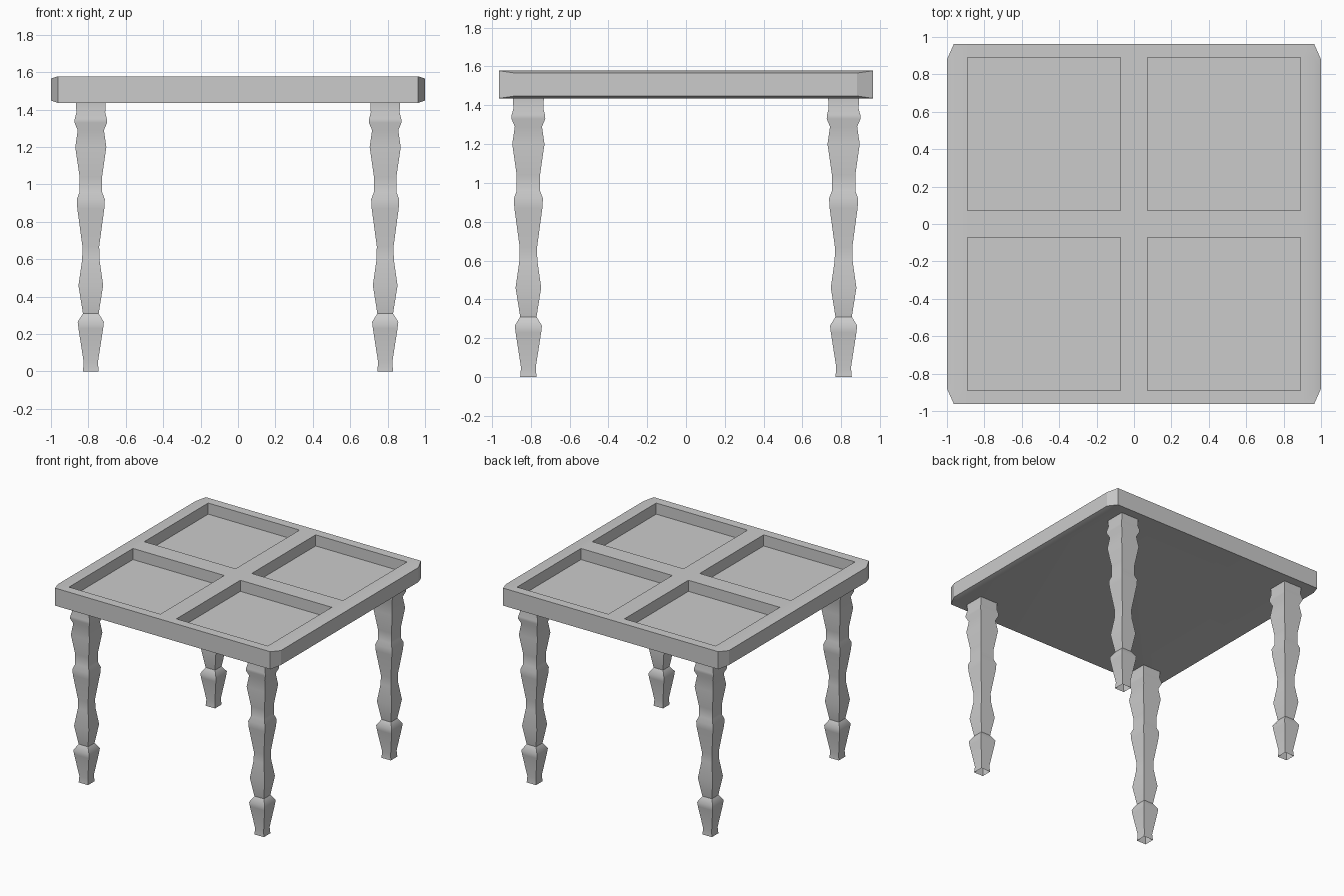
import bpy, bmesh
from mathutils import Vector

if "Cube" in bpy.data.objects:
    bpy.data.objects.remove(bpy.data.objects["Cube"])


def finish(bm, name, angle):
    bmesh.ops.recalc_face_normals(bm, faces=bm.faces)
    mesh = bpy.data.meshes.new(name)
    bm.to_mesh(mesh)
    bm.free()
    ob = bpy.data.objects.new(name, mesh)
    bpy.context.collection.objects.link(ob)
    bpy.ops.object.select_all(action='DESELECT')
    ob.select_set(True)
    bpy.context.view_layer.objects.active = ob
    bpy.ops.object.shade_smooth_by_angle(angle=angle)
    return ob


# Table top: gridded slab with four recessed panels and tapered end caps
TOP, BOTTOM, DEPTH = 1.578, 1.436, 0.09
xs = [-0.963, -0.89, -0.072, 0.072, 0.89, 0.963]
bm = bmesh.new()
grid = [[bm.verts.new((x, y, TOP)) for y in xs] for x in xs]
panels = []
for i in range(5):
    for j in range(5):
        f = bm.faces.new((grid[i][j], grid[i + 1][j],
                          grid[i + 1][j + 1], grid[i][j + 1]))
        if i in (1, 3) and j in (1, 3):
            panels.append(f)

# slab sides and underside
rim = [e for e in bm.edges if e.is_boundary]
ext = bmesh.ops.extrude_edge_only(bm, edges=rim)["geom"]
for v in (g for g in ext if isinstance(g, bmesh.types.BMVert)):
    v.co.z = BOTTOM
bmesh.ops.contextual_create(
    bm, geom=[e for e in bm.edges if e.is_boundary])

# end caps on the left and right, narrowing outward
mid = (TOP + BOTTOM) / 2
for s in (-1, 1):
    side = [f for f in bm.faces
            if all(abs(v.co.x - s * 0.963) < 1e-4 for v in f.verts)
            and min(v.co.z for v in f.verts) < mid
            and max(v.co.z for v in f.verts) > mid]
    geom = bmesh.ops.extrude_face_region(bm, geom=side)["geom"]
    for v in (g for g in geom if isinstance(g, bmesh.types.BMVert)):
        v.co = Vector((s, v.co.y * 0.88 / 0.963, mid + (v.co.z - mid) * 0.83))
    bmesh.ops.delete(bm, geom=[f for f in side if f.is_valid], context='FACES')

# recessed panels
for f in bmesh.ops.extrude_discrete_faces(bm, faces=panels)["faces"]:
    for v in f.verts:
        v.co.z -= DEPTH
finish(bm, "table_top", 0.35)

# Leg profile: (height, half width)
PROFILE = [(0, .042), (.05, .038), (.23, .066), (.265, .07), (.31, .042),
           (.46, .066), (.6, .046), (.67, .045), (.87, .072), (.92, .075),
           (.96, .06), (1.04, .06), (1.2, .083), (1.29, .07), (1.33, .087),
           (1.35, .086), (1.385, .077), (1.44, .08)]


# Square turned leg, open at both ends
def leg(name, cx, cy):
    bm = bmesh.new()
    prev = None
    for z, r in PROFILE:
        ring = [bm.verts.new((cx + a * r, cy + b * r, z))
                for a, b in ((-1, -1), (1, -1), (1, 1), (-1, 1))]
        if prev:
            for k in range(4):
                n = (k + 1) % 4
                bm.faces.new((prev[k], prev[n], ring[n], ring[k]))
        prev = ring
    finish(bm, name, 0.7)


for sy, fb in ((-1, "front"), (1, "back")):
    for sx, lr in ((-1, "left"), (1, "right")):
        leg(f"{fb}_{lr}_leg", sx * 0.787, sy * 0.812)
